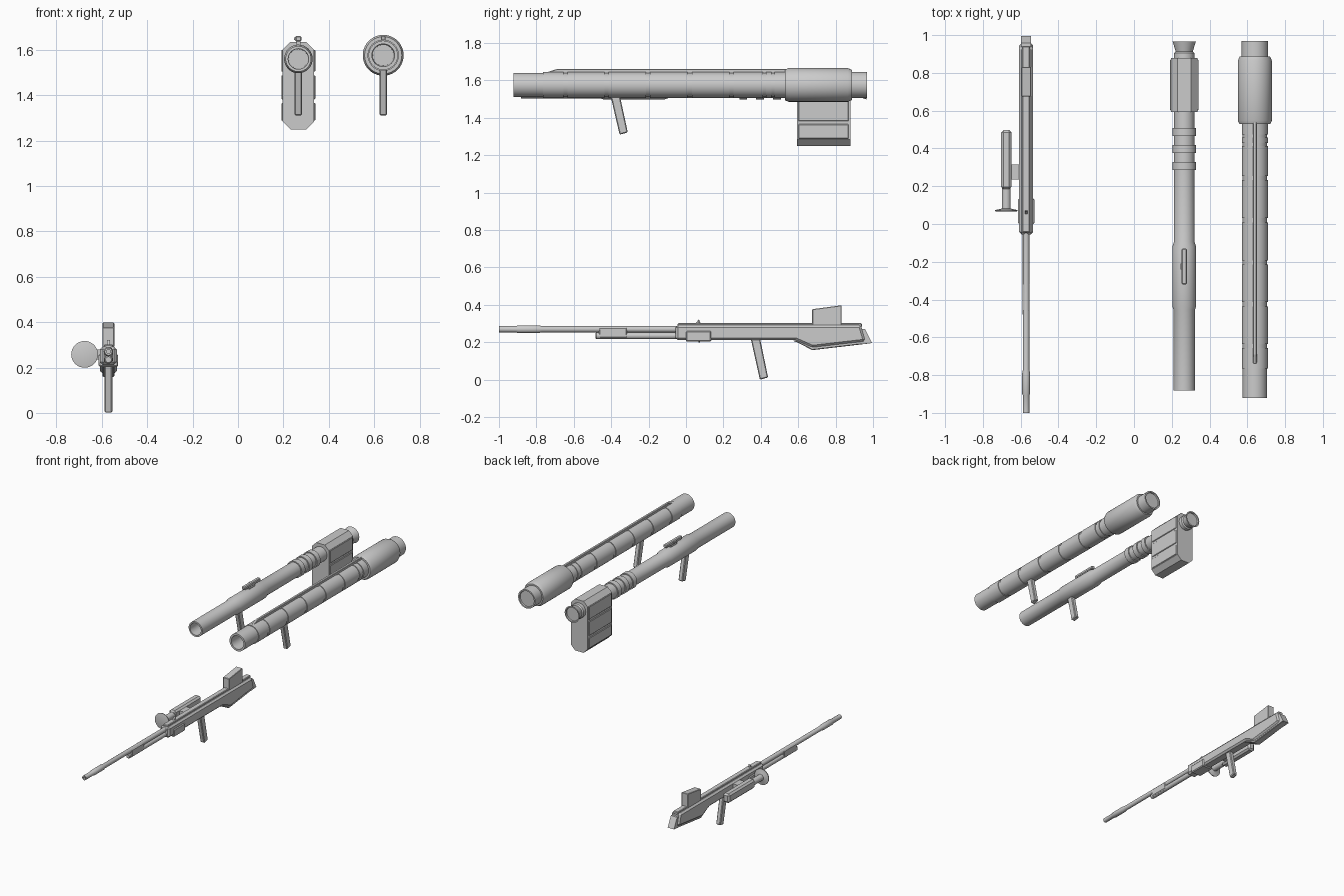
import bpy, bmesh, math

def finish(name, bm, bevel=0.0):
    bmesh.ops.remove_doubles(bm, verts=bm.verts, dist=1e-5)
    bmesh.ops.recalc_face_normals(bm, faces=bm.faces)
    me = bpy.data.meshes.new(name)
    bm.to_mesh(me)
    bm.free()
    ob = bpy.data.objects.new(name, me)
    bpy.context.collection.objects.link(ob)
    if bevel:
        m = ob.modifiers.new("bevel", 'BEVEL')
        m.width, m.segments = bevel, 1
    return ob

def lathe(name, x, z, prof, n=32):
    """Turn a (y, radius) profile around an axis parallel to y."""
    bm = bmesh.new()
    rings = []
    for y, r in prof:
        rings.append([bm.verts.new((x + r * math.cos(2 * math.pi * i / n), y,
                                    z + r * math.sin(2 * math.pi * i / n)))
                      for i in range(n)])
    for a, b in zip(rings, rings[1:]):
        for i in range(n):
            j = (i + 1) % n
            bm.faces.new((a[i], a[j], b[j], b[i]))
    for ring in (rings[0], rings[-1]):
        bm.faces.new(ring)
    ob = finish(name, bm)
    bpy.ops.object.select_all(action='DESELECT')
    ob.select_set(True)
    bpy.context.view_layer.objects.active = ob
    bpy.ops.object.shade_smooth_by_angle(angle=math.radians(30))
    return ob

def slab(name, x, half, pts, axis='x', bevel=0.0):
    """Extrude an outline: (y, z) points along x, or (x, z) points along y."""
    bm = bmesh.new()
    rows = []
    for s in (-half, half):
        rows.append([bm.verts.new((x + s, a, b) if axis == 'x' else (a, x + s, b))
                     for a, b in pts])
    bm.faces.new(rows[0])
    bm.faces.new(rows[1])
    for i in range(len(pts)):
        j = (i + 1) % len(pts)
        bm.faces.new((rows[0][i], rows[0][j], rows[1][j], rows[1][i]))
    return finish(name, bm, bevel)

def box(name, x, half, y0, y1, z0, z1, bevel=0.0):
    return slab(name, x, half, [(y0, z0), (y1, z0), (y1, z1), (y0, z1)], 'x', bevel)

# ---------------- Long rifle ----------------
X = -0.571
slab("rifle_body", X, 0.037,
     [(-0.055, 0.212), (0.585, 0.212), (0.675, 0.172), (0.96, 0.205), (0.935, 0.292),
      (-0.055, 0.292)], bevel=0.012)
box("rifle_top_rail", X, 0.02, -0.045, 0.94, 0.28, 0.302, 0.004)
slab("stock_lower", X, 0.026,
     [(0.57, 0.208), (0.595, 0.2), (0.675, 0.158), (0.99, 0.195), (0.955, 0.272), (0.9, 0.272)],
     bevel=0.004)
slab("butt_pad", X, 0.026, [(0.94, 0.19), (0.995, 0.196), (0.957, 0.272), (0.92, 0.272)])
box("receiver_collar", X, 0.043, 0.0, 0.135, 0.203, 0.26, 0.006)
slab("cheek_block", X, 0.026, [(0.675, 0.29), (0.832, 0.29), (0.832, 0.398), (0.675, 0.377)],
     bevel=0.003)
slab("rear_sight", X, 0.006, [(0.05, 0.30), (0.072, 0.30), (0.068, 0.322)])
lathe("rifle_barrel", X, 0.27,
      [(-0.97, 0.009), (-1.0, 0.009), (-1.0, 0.017), (-0.908, 0.017), (-0.898, 0.021),
       (-0.79, 0.021), (-0.77, 0.017), (-0.03, 0.017)], 16)
lathe("gas_tube", X, 0.235, [(-0.485, 0.013), (-0.478, 0.018), (-0.03, 0.018)], 16)
box("barrel_block", X, 0.019, -0.465, -0.315, 0.222, 0.28, 0.006)

# Side scope with its round front lens
SX = -0.676
box("scope_body", SX, 0.027, 0.185, 0.497, 0.224, 0.292, 0.012)
lathe("scope_lens", SX, 0.258,
      [(0.066, 0.053), (0.068, 0.059), (0.074, 0.059), (0.08, 0.03), (0.083, 0.023), (0.2, 0.023)])
box("scope_mount", -0.625, 0.03, 0.235, 0.315, 0.235, 0.28)

# ---------------- Launcher with side magazine ----------------
X, Z = 0.266, 1.56
prof = [(-0.6, 0.043), (-0.882, 0.045), (-0.882, 0.0565), (-0.455, 0.0565), (-0.435, 0.063),
        (-0.12, 0.063), (-0.095, 0.055)]
for y in (0.285, 0.375, 0.465):
    prof += [(y, 0.054), (y, 0.062), (y + 0.042, 0.062), (y + 0.042, 0.054)]
prof += [(0.6, 0.054), (0.88, 0.054), (0.905, 0.054), (0.912, 0.045), (0.965, 0.061),
         (0.965, 0.052), (0.955, 0.05)]
lathe("launcher_tube", X, Z, prof)

def octagon(half, z0, z1, c):
    return [(X - half + c, z0), (X + half - c, z0), (X + half, z0 + c), (X + half, z1 - c),
            (X + half - c, z1), (X - half + c, z1), (X - half, z1 - c), (X - half, z0 + c)]

# Magazine core, with raised side panels split by grooves
slab("magazine_core", 0.737, 0.143, octagon(0.069, 1.25, 1.635, 0.034), 'y')
for s, side in ((-1, "left"), (1, "right")):
    for k, (z0, z1) in enumerate(((1.288, 1.366), (1.382, 1.488), (1.504, 1.6))):
        box(f"magazine_panel_{side}_{k}", X + s * 0.067, 0.0075, 0.602, 0.87, z0, z1, 0.003)

# Top sight on a short post
box("launcher_sight", X, 0.014, -0.32, -0.13, 1.637, 1.661, 0.005)
box("sight_post", X, 0.009, -0.26, -0.19, 1.61, 1.64)
box("sight_knob", X - 0.01, 0.009, -0.24, -0.21, 1.643, 1.655)

# ---------------- Ribbed launcher ----------------
X, Z = 0.64, 1.576
prof = [(-0.6, 0.046), (-0.922, 0.05), (-0.922, 0.0645), (-0.765, 0.0645), (-0.765, 0.069)]
for y in (-0.645, -0.425, -0.203, 0.02, 0.243, 0.42, 0.465):
    g = 0.011 if y < 0.4 else 0.008
    prof += [(y - g, 0.069), (y - g, 0.0645), (y + g, 0.0645), (y + g, 0.069)]
prof += [(0.53, 0.069), (0.53, 0.082), (0.548, 0.09), (0.865, 0.09), (0.888, 0.08),
         (0.888, 0.07), (0.968, 0.07), (0.968, 0.06), (0.96, 0.057)]
lathe("ribbed_tube", X, Z, prof, 40)
slab("top_ridge", X, 0.01,
     [(-0.745, 1.63), (0.54, 1.63), (0.54, 1.661), (-0.69, 1.661), (-0.74, 1.645)], bevel=0.003)

# ---------------- Slanted grips of all three ----------------
for name, x, y, zt, zb in (("rifle_grip", -0.571, 0.345, 0.225, 0.0),
                           ("launcher_grip", 0.266, -0.405, 1.525, 1.31),
                           ("ribbed_grip", 0.64, -0.405, 1.525, 1.31)):
    slab(name, x, 0.017, [(y, zt), (y + 0.05, zt), (y + 0.094, zb + 0.012), (y + 0.05, zb)],
         bevel=0.005)
